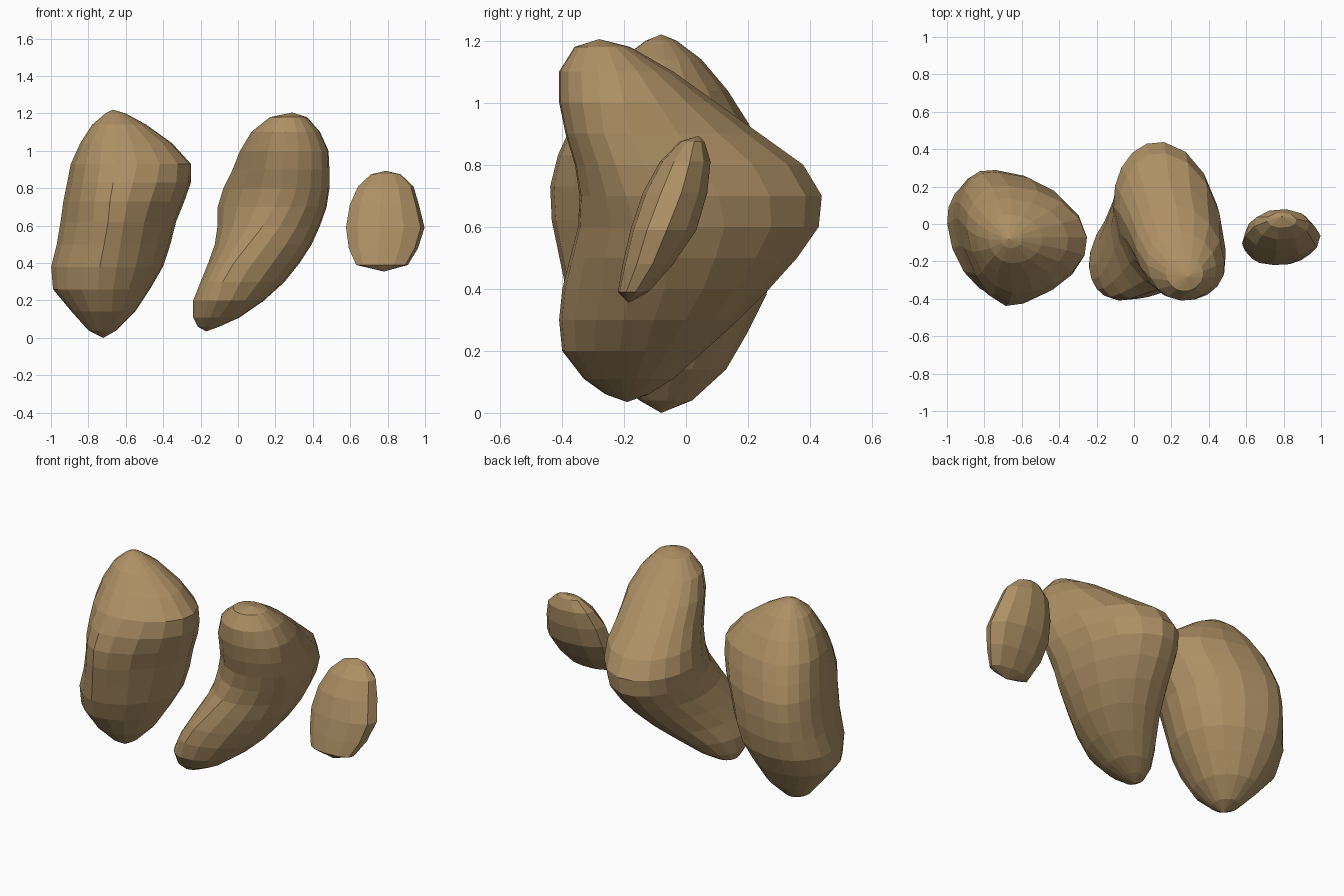
import bpy, bmesh, math

stone = bpy.data.materials.new("brown_stone")
stone.diffuse_color = (0.42, 0.28, 0.13, 1)


def rock(name, sides, bottom, top, rings, dent_side=-1):
    """Loft a rock from level sections made of four joined quarter ovals.
    ring: z, left x, right x, front y, back y,
          x of front point, x of back point, y of left point, y of right point,
          hollow of the front quarter on dent_side (1 = round, side 0 = both)"""
    bm = bmesh.new()
    loops = []
    for z, x0, x1, y0, y1, xf, xb, yl, yr, p in rings:
        loop = []
        for i in range(sides):
            a = 2 * math.pi * (i + 0.25) / sides
            c, s = math.cos(a), math.sin(a)
            cx = xb if s > 0 else xf
            cy = yr if c > 0 else yl
            e = p if s < 0 and c * dent_side >= 0 else 1
            u, v = abs(c) ** e, abs(s) ** e
            x = cx + u * ((x1 if c > 0 else x0) - cx)
            y = cy + v * ((y1 if s > 0 else y0) - cy)
            loop.append(bm.verts.new((x, y, z)))
        loops.append(loop)
    low, high = bm.verts.new(bottom), bm.verts.new(top)
    for i in range(sides):
        j = (i + 1) % sides
        for a, b in zip(loops, loops[1:]):
            bm.faces.new((a[i], a[j], b[j], b[i]))
        bm.faces.new((low, loops[0][j], loops[0][i]))
        bm.faces.new((high, loops[-1][i], loops[-1][j]))
    bmesh.ops.recalc_face_normals(bm, faces=bm.faces)
    mesh = bpy.data.meshes.new(name)
    bm.to_mesh(mesh)
    bm.free()
    mesh.materials.append(stone)
    bpy.context.collection.objects.link(bpy.data.objects.new(name, mesh))


# Large upright rock, flattened across its front corners
rock("left_rock", 18, (-0.72, -0.08, 0), (-0.67, -0.08, 1.22), [
    (0.04, -0.80, -0.65, -0.15, 0.02, -0.72, -0.73, -0.06, -0.07, 1),
    (0.14, -0.89, -0.55, -0.26, 0.13, -0.72, -0.75, -0.03, -0.06, 1),
    (0.26, -0.99, -0.47, -0.34, 0.20, -0.73, -0.76, 0.0, -0.05, 1.05),
    (0.38, -1.00, -0.40, -0.385, 0.26, -0.72, -0.77, 0.03, -0.04, 1.1),
    (0.50, -0.97, -0.36, -0.41, 0.285, -0.70, -0.78, 0.05, -0.04, 1.17),
    (0.62, -0.95, -0.33, -0.435, 0.29, -0.68, -0.78, 0.06, -0.05, 1.2),
    (0.73, -0.935, -0.285, -0.44, 0.28, -0.67, -0.77, 0.05, -0.07, 1.17),
    (0.83, -0.915, -0.25, -0.415, 0.245, -0.65, -0.74, 0.03, -0.10, 1.12),
    (0.93, -0.895, -0.25, -0.37, 0.205, -0.63, -0.71, 0.0, -0.10, 1.06),
    (1.04, -0.845, -0.35, -0.285, 0.135, -0.64, -0.69, -0.04, -0.09, 1),
    (1.14, -0.78, -0.49, -0.21, 0.05, -0.65, -0.67, -0.07, -0.08, 1),
    (1.20, -0.71, -0.60, -0.13, -0.03, -0.66, -0.67, -0.08, -0.08, 1),
], 0)

# Leaning rock: toe at lower front left, soft waist, lobe at the top
rock("middle_rock", 18, (-0.17, -0.19, 0.035), (0.29, -0.28, 1.205), [
    (0.06, -0.215, -0.10, -0.26, -0.12, -0.17, -0.15, -0.19, -0.18, 1),
    (0.11, -0.24, 0.01, -0.33, -0.04, -0.14, -0.10, -0.20, -0.17, 1),
    (0.20, -0.24, 0.14, -0.40, 0.06, -0.10, -0.03, -0.22, -0.15, 1),
    (0.30, -0.20, 0.25, -0.41, 0.17, -0.07, 0.04, -0.19, -0.13, 1),
    (0.40, -0.16, 0.33, -0.40, 0.27, -0.01, 0.08, -0.10, -0.10, 1.03),
    (0.50, -0.125, 0.395, -0.375, 0.36, 0.07, 0.10, 0.0, -0.10, 1.1),
    (0.60, -0.11, 0.44, -0.35, 0.43, 0.15, 0.12, 0.08, -0.10, 1.15),
    (0.70, -0.11, 0.475, -0.345, 0.44, 0.21, 0.13, 0.12, -0.14, 1.17),
    (0.80, -0.08, 0.49, -0.36, 0.38, 0.25, 0.14, 0.09, -0.18, 1.14),
    (0.90, -0.03, 0.49, -0.39, 0.24, 0.26, 0.16, 0.0, -0.22, 1.07),
    (1.00, 0.01, 0.485, -0.41, 0.10, 0.27, 0.20, -0.10, -0.23, 1),
    (1.10, 0.07, 0.44, -0.41, -0.04, 0.27, 0.23, -0.20, -0.24, 1),
    (1.18, 0.17, 0.37, -0.36, -0.18, 0.27, 0.26, -0.26, -0.26, 1),
])

# Small flat floating rock, tipped back
rock("right_rock", 10, (0.78, -0.185, 0.355), (0.79, 0.04, 0.893), [
    (0.39, 0.63, 0.91, -0.22, -0.12, 0.77, 0.77, -0.18, -0.17, 1),
    (0.48, 0.59, 0.965, -0.205, -0.04, 0.78, 0.78, -0.13, -0.12, 1),
    (0.59, 0.575, 1.00, -0.18, 0.035, 0.79, 0.79, -0.09, -0.08, 1),
    (0.71, 0.595, 0.97, -0.14, 0.07, 0.79, 0.79, -0.05, -0.03, 1),
    (0.81, 0.64, 0.94, -0.085, 0.08, 0.79, 0.79, 0.0, 0.0, 1),
    (0.875, 0.71, 0.87, -0.02, 0.06, 0.79, 0.79, 0.02, 0.02, 1),
])
